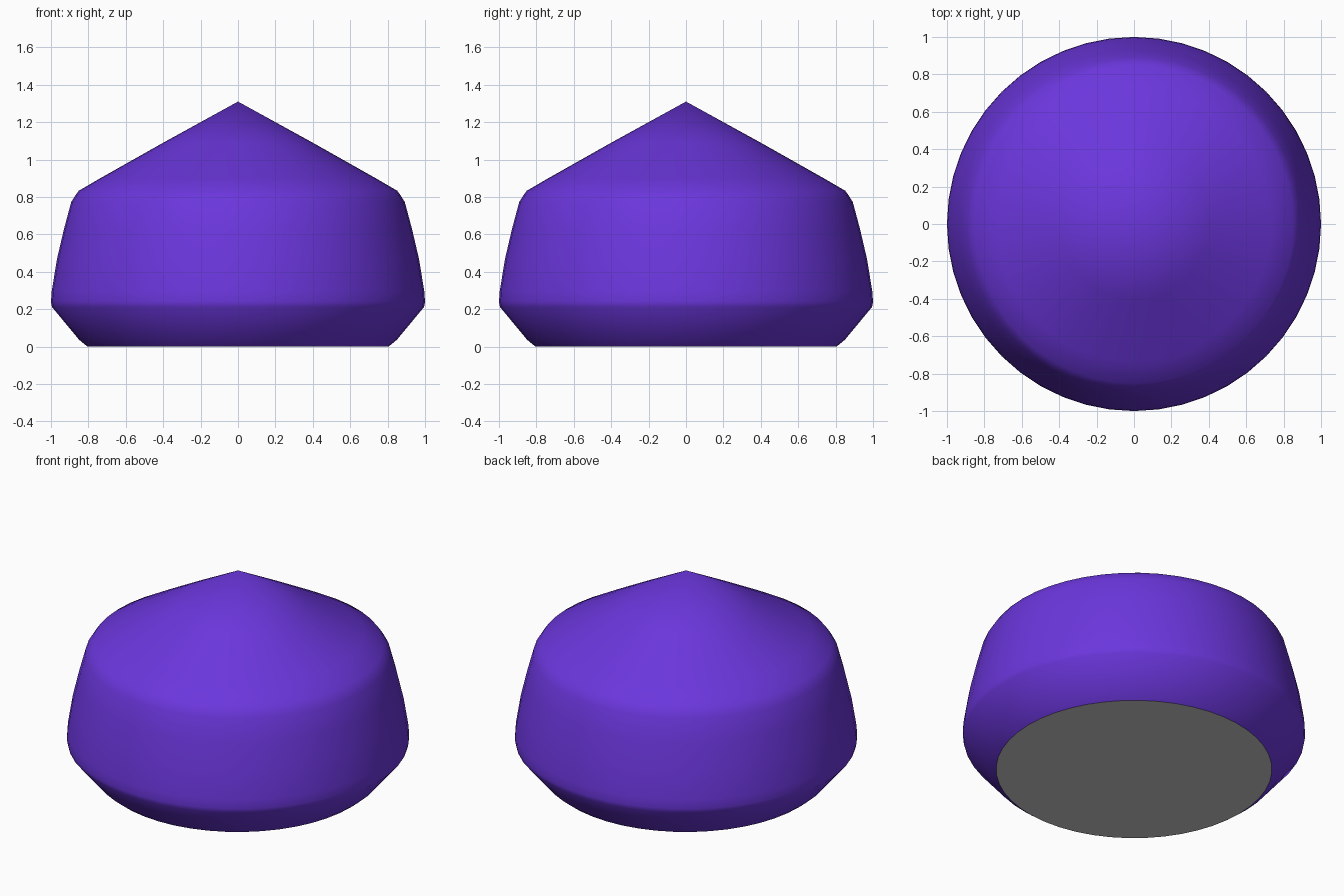
import bpy, bmesh, math

if "Cube" in bpy.data.objects:
    bpy.data.objects.remove(bpy.data.objects["Cube"])

SIDES = 48

def make_object(name, bm, colour=None):
    bmesh.ops.recalc_face_normals(bm, faces=bm.faces)
    mesh = bpy.data.meshes.new(name)
    bm.to_mesh(mesh)
    bm.free()
    obj = bpy.data.objects.new(name, mesh)
    bpy.context.collection.objects.link(obj)
    if colour:
        mat = bpy.data.materials.new(name + "_colour")
        mat.diffuse_color = colour
        mat.use_nodes = True
        mat.node_tree.nodes["Principled BSDF"].inputs["Base Color"].default_value = mat.diffuse_color
        mesh.materials.append(mat)
    return obj

def ring(bm, r, z):
    return [bm.verts.new((r * math.cos(2 * math.pi * i / SIDES),
                          r * math.sin(2 * math.pi * i / SIDES), z))
            for i in range(SIDES)]

# Turned body: chamfered foot, bulging wall, conical top; base disc closes the foot
profile = [(0.805, 0.0), (0.85, 0.037), (0.995, 0.212), (1.0, 0.24), (0.996, 0.295),
           (0.968, 0.468), (0.93, 0.63), (0.892, 0.772), (0.875, 0.80),
           (0.852, 0.833), (0.735, 0.901), (0.4, 1.09)]
bm = bmesh.new()
rings = [ring(bm, r, z) for r, z in profile]
apex = bm.verts.new((0, 0, 1.31))
for low, high in zip(rings, rings[1:]):
    for i in range(SIDES):
        j = (i + 1) % SIDES
        bm.faces.new((low[i], low[j], high[j], high[i]))
for i in range(SIDES):
    bm.faces.new((rings[-1][i], rings[-1][(i + 1) % SIDES], apex))
# Keep the normals outward before the open shell is stored
for f in bm.faces:
    f.smooth = True
make_object("body", bm, (0.147, 0.037, 0.716, 1))

# Grey flat underside
bm = bmesh.new()
bm.faces.new(list(reversed(ring(bm, 0.805, 0.0))))
mesh = bpy.data.meshes.new("base_disc")
bm.to_mesh(mesh)
bm.free()
bpy.context.collection.objects.link(bpy.data.objects.new("base_disc", mesh))
